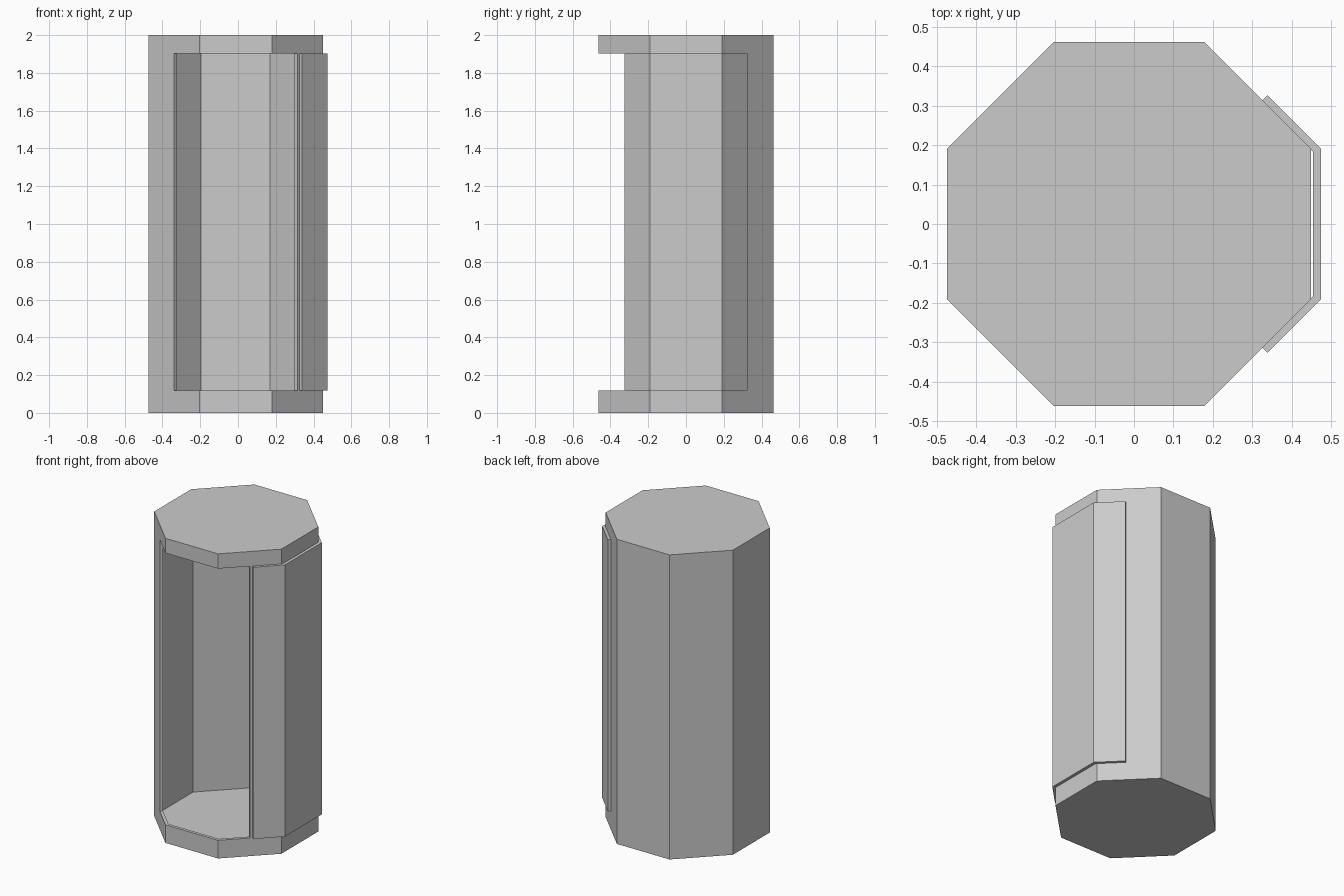
import bpy, bmesh
from math import cos, sin, radians

if "Cube" in bpy.data.objects:
    bpy.data.objects.remove(bpy.data.objects["Cube"])

R_OUT, THICK = 0.5, 0.02
R_IN = R_OUT - THICK / cos(radians(22.5))
Z_LOW, Z_HIGH = 0.119, 1.903   # opening bottom and top


def point(r, deg, cx):
    # multiples of 45 degrees are side midpoints, others are octagon corners
    if deg % 45 == 0:
        r *= cos(radians(22.5))
    return cx + r * cos(radians(deg)), r * sin(radians(deg))


def finish(bm, name):
    bmesh.ops.recalc_face_normals(bm, faces=bm.faces[:])
    mesh = bpy.data.meshes.new(name)
    bm.to_mesh(mesh)
    bm.free()
    bpy.context.collection.objects.link(bpy.data.objects.new(name, mesh))


# Hollow octagonal booth, open at the front over three partial sides
ANGLES = [-45, -22.5, 22.5, 67.5, 112.5, 157.5, 202.5, 225, 247.5, 292.5]
N = len(ANGLES)
bm = bmesh.new()


def skin(r, levels):
    rings = [[bm.verts.new((*point(r, a, -0.0125), z)) for a in ANGLES] for z in levels]
    for k in range(3):
        for i in range(N):
            if k == 1 and i >= 7:
                continue   # doorway
            j = (i + 1) % N
            bm.faces.new((rings[k][i], rings[k][j], rings[k + 1][j], rings[k + 1][i]))
    bm.faces.new(rings[0])
    bm.faces.new(rings[3])


skin(R_OUT, (0, Z_LOW, Z_HIGH, 2))
skin(R_IN, (THICK, Z_LOW, Z_HIGH, 2 - THICK))
bmesh.ops.bridge_loops(bm, edges=[e for e in bm.edges if e.is_boundary])
finish(bm, "booth_shell")

# Sliding door, parked around the right side
bm = bmesh.new()
door = [-45, -22.5, 22.5, 45]
outer = [point(R_OUT, a, 0.0125) for a in door]
inner = [point(R_IN, a, 0.0125) for a in reversed(door)]
base = bm.faces.new([bm.verts.new((x, y, Z_LOW)) for x, y in outer + inner])
ext = bmesh.ops.extrude_face_region(bm, geom=[base], use_keep_orig=True)
bmesh.ops.translate(bm, vec=(0, 0, Z_HIGH - Z_LOW),
                    verts=[v for v in ext["geom"] if isinstance(v, bmesh.types.BMVert)])
finish(bm, "sliding_door")
